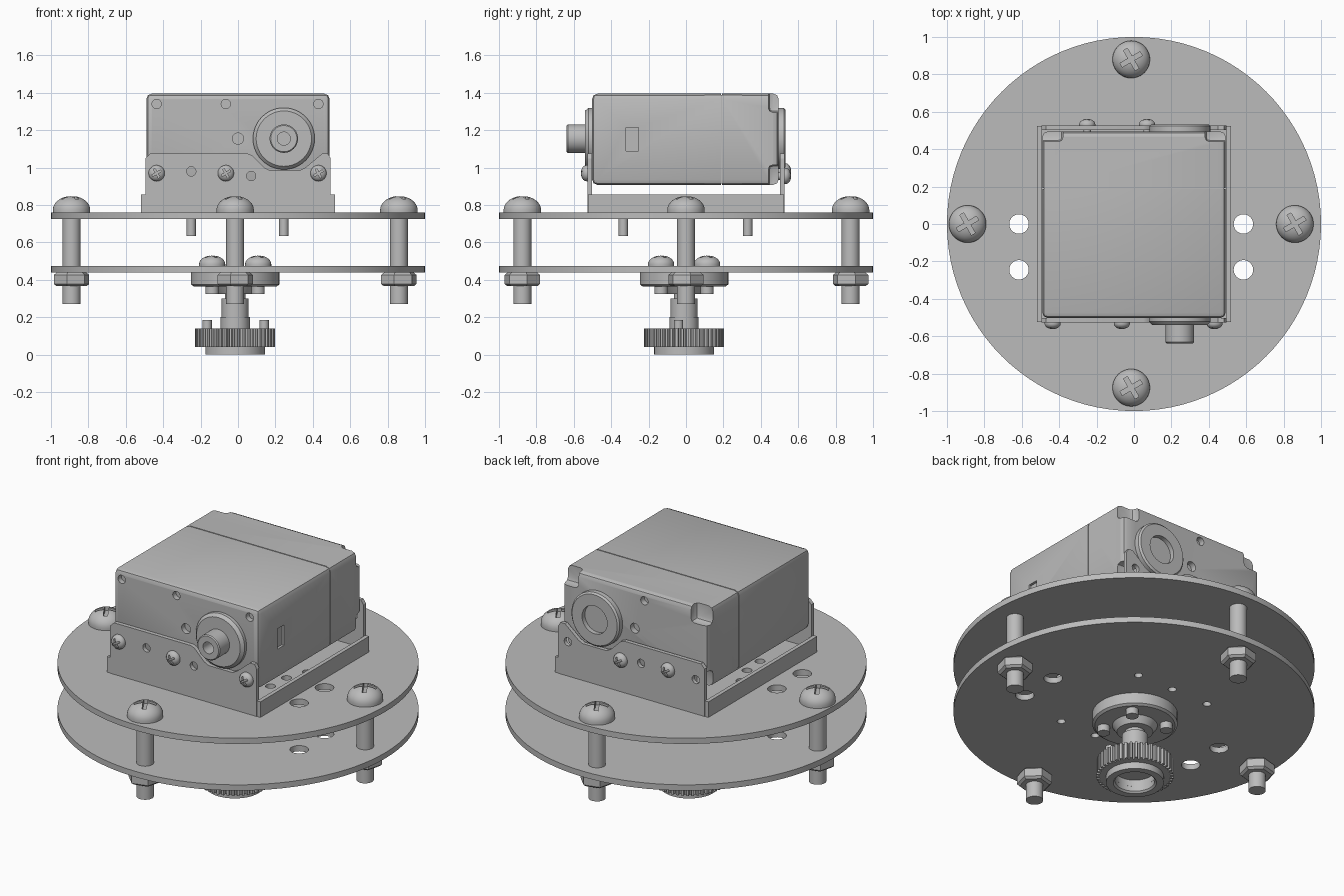
import bpy, bmesh
from math import pi, sin, cos, radians
from mathutils import Matrix, Vector

default = bpy.data.objects.get("Cube")
if default:
    bpy.data.objects.remove(default, do_unlink=True)

GREY = (0.5, 0.5, 0.5, 1)
mat = bpy.data.materials.new("plain grey")
mat.use_nodes = True
mat.diffuse_color = GREY
mat.node_tree.nodes["Principled BSDF"].inputs["Base Color"].default_value = GREY

FRONT, BACK = (pi / 2, 0, 0), (-pi / 2, 0, 0)


def finish(name, bm, loc=(0, 0, 0), rot=(0, 0, 0)):
    bmesh.ops.recalc_face_normals(bm, faces=bm.faces[:])
    me = bpy.data.meshes.new(name)
    bm.to_mesh(me)
    bm.free()
    me.materials.append(mat)
    ob = bpy.data.objects.new(name, me)
    ob.location, ob.rotation_euler = loc, rot
    bpy.context.collection.objects.link(ob)
    return ob


def lathe(name, profile, loc=(0, 0, 0), rot=(0, 0, 0), segs=48):
    """Revolve (radius, height) points around local z."""
    bm = bmesh.new()
    vs = [bm.verts.new((r, 0, z)) for r, z in profile]
    es = [bm.edges.new(p) for p in zip(vs, vs[1:])]
    bmesh.ops.spin(bm, geom=vs + es, axis=(0, 0, 1), cent=(0, 0, 0),
                   angle=2 * pi, steps=segs)
    bmesh.ops.remove_doubles(bm, verts=bm.verts[:], dist=1e-5)
    return finish(name, bm, loc, rot)


def cyl(name, r, h, loc, rot=(0, 0, 0), segs=32):
    return lathe(name, [(0, 0), (r, 0), (r, h), (0, h)], loc, rot, segs)


def prism(name, pts, h, loc=(0, 0, 0), rot=(0, 0, 0)):
    """Extrude a flat outline along local z."""
    bm = bmesh.new()
    face = bm.faces.new([bm.verts.new((x, y, 0)) for x, y in pts])
    ext = bmesh.ops.extrude_face_region(bm, geom=[face])["geom"]
    bmesh.ops.translate(bm, vec=(0, 0, h),
                        verts=[v for v in ext if isinstance(v, bmesh.types.BMVert)])
    return finish(name, bm, loc, rot)


def box(name, lo, hi, bevel=0, skip_y=None, segs=2):
    """Box between two corners; edges lying in the plane y = skip_y stay sharp."""
    lo, hi = Vector(lo), Vector(hi)
    bm = bmesh.new()
    bmesh.ops.create_cube(bm, size=1, matrix=Matrix.Translation((lo + hi) / 2)
                          @ Matrix.Diagonal((*(hi - lo), 1)))
    if bevel:
        es = [e for e in bm.edges if skip_y is None
              or any(abs(v.co.y - skip_y) > 1e-4 for v in e.verts)]
        bmesh.ops.bevel(bm, geom=es, offset=bevel, segments=segs, profile=0.5,
                        affect='EDGES')
    return finish(name, bm)


def cut(ob, cutters):
    bpy.context.view_layer.objects.active = ob
    for c in cutters:
        c.hide_render = True
        m = ob.modifiers.new("cut", 'BOOLEAN')
        m.object, m.operation, m.solver = c, 'DIFFERENCE', 'EXACT'
        bpy.ops.object.modifier_apply(modifier=m.name)
        bpy.data.objects.remove(c, do_unlink=True)


def copy(ob, name, loc, rot=(0, 0, 0)):
    ob2 = bpy.data.objects.new(name, ob.data)
    ob2.location, ob2.rotation_euler = loc, rot
    bpy.context.collection.objects.link(ob2)


def dome_screw(name, r, h, shaft_r, length, loc, rot=(0, 0, 0)):
    """Round head with a cross recess, shaft running down from the seat."""
    arc = [(r * cos(a), h * 0.15 + h * 0.85 * sin(a))
           for a in (radians(10 * i) for i in range(9))]
    ob = lathe(name, [(0, -length), (shaft_r, -length), (shaft_r, 0), (r, 0)]
               + arc + [(0, h)], loc, rot)
    bars = []
    for turn in (30, 120):
        t = radians(turn)
        bar = prism("cutter", [(x * r * cos(t) - y * r * sin(t), x * r * sin(t) + y * r * cos(t))
                               for x, y in ((-.62, -.12), (.62, -.12), (.62, .12), (-.62, .12))],
                    h)
        bar.matrix_world = Matrix.LocRotScale(Vector(loc), ob.rotation_euler, None) \
            @ Matrix.Translation((0, 0, h * 0.55))
        bars.append(bar)
    bpy.context.view_layer.update()
    cut(ob, bars)
    return ob


# Round plates with through holes
CX = -0.015
for name, z in (("lower_plate", 0.44), ("upper_plate", 0.725)):
    plate = cyl(name, 1, 0.035, (0, 0, z), segs=96)
    holes = [cyl("cutter", 0.052, 0.2, (x, y, z - 0.1))
             for x in (-0.615, 0.585) for y in (0, -0.245)]
    holes += [cyl("cutter", 0.023, 0.2, (x, y, z - 0.1), segs=20)
              for x in (-0.25, 0, 0.245) for y in (-0.335, 0.33)]
    cut(plate, holes)

# Standoff screws and nuts
spots = [(CX + 0.875, 0), (CX - 0.875, 0), (CX, 0.88), (CX, -0.875)]
screw = dome_screw("standoff_screw", 0.1, 0.088, 0.048, 0.49, (*spots[0], 0.76))
nut = lathe("standoff_nut", [(0, 0), (0.083, 0), (0.098, 0.012), (0.098, 0.06), (0.083, 0.072), (0, 0.072)],
            (*spots[0], 0.366), (0, 0, radians(15)), 6)
for x, y in spots[1:]:
    copy(screw, "standoff_screw", (x, y, 0.76))
    copy(nut, "standoff_nut", (x, y, 0.366), (0, 0, radians(15)))

# Bracket pins under the upper plate
for x in (-0.25, 0.245):
    for y in (-0.335, 0.33):
        cyl("bracket_pin", 0.025, 0.16, (x, y, 0.635))

# Hub under the lower plate
lathe("hub", [(0, 0.14), (0.078, 0.14), (0.078, 0.2), (0.072, 0.2), (0.072, 0.3), (0.055, 0.3),
              (0.055, 0.325), (0.1, 0.325), (0.125, 0.365), (0.222, 0.365), (0.236, 0.375),
              (0.236, 0.44), (0, 0.44)], (CX, -0.01, 0), segs=64)
hub_screw = None
for sx in (-1, 1):
    for sy in (-1, 1):
        loc = (CX + sx * 0.123, -0.01 + sy * 0.123, 0.475)
        if hub_screw:
            copy(hub_screw, "hub_screw", loc)
        else:
            hub_screw = dome_screw("hub_screw", 0.07, 0.055, 0.035, 0.15, loc)

# Gear with bored lower boss
teeth = 46
outline = []
for i in range(teeth):
    for step, r in ((0, 0.195), (0.3, 0.195), (0.42, 0.214), (0.85, 0.214)):
        a = 2 * pi * (i + step) / teeth
        outline.append((r * cos(a), r * sin(a)))
gear = prism("gear", outline, 0.1, (CX, -0.01, 0.04))
cut(gear, [cyl("cutter", 0.11, 0.06, (CX, -0.01, 0.02))])
lathe("gear_boss", [(0.11, 0.045), (0.11, 0.01), (0.12, 0), (0.16, 0), (0.16, 0.045), (0.11, 0.045)],
      (CX, -0.01, 0))
for x in (-0.165, 0.14):
    cyl("gear_pin", 0.025, 0.055, (x, -0.04, 0.13), segs=20)

# Bracket base and side lips
base = box("bracket_base", (-0.519, -0.525, 0.76), (0.519, 0.525, 0.785))
cut(base, [cyl("cutter", 0.028, 0.06, (s * x, y, 0.75), segs=20)
           for s in (-1, 1) for x, y in ((0.42, 0.07), (0.37, -0.06), (0.36, -0.2))])
for s in (-1, 1):
    xs = sorted((s * 0.495, s * 0.519))
    box("bracket_lip", (xs[0], -0.525, 0.76), (xs[1], 0.525, 0.855))

# Bracket flanges dipping around the output boss
flange = [(-0.495, 0.76), (0.495, 0.76), (0.495, 1.05), (0.48, 1.075), (0.45, 1.075),
          (0.36, 1.0), (0.33, 0.985), (0.17, 0.985), (0.14, 1.0), (0.075, 1.065),
          (0.05, 1.075), (-0.47, 1.075), (-0.495, 1.05)]
outer = [(-0.435, 0.97), (-0.065, 0.97), (0.43, 0.97)]
inner = [(-0.25, 0.98), (0.07, 0.955)]
small = None
for name, y, rot, holes, screws in (("front_flange", -0.503, FRONT, inner, outer),
                                    ("back_flange", 0.527, BACK, outer, inner)):
    ob = prism(name, flange, 0.024, (0, y, 0), FRONT)
    cut(ob, [cyl("cutter", 0.025, 0.1, (x, y + 0.04, z), FRONT, 20) for x, z in holes])
    seat = -0.527 if rot is FRONT else 0.527
    for x, z in screws:
        if small:
            copy(small, "flange_screw", (x, seat, z), rot)
        else:
            small = dome_screw("flange_screw", 0.043, 0.035, 0.02, 0.06, (x, seat, z), rot)

# Servo case in two halves around a seam
front = box("servo_front_case", (-0.49, -0.502, 0.908), (0.49, 0.187, 1.395), 0.028, 0.187)
back = box("servo_back_case", (-0.49, 0.193, 0.908), (0.49, 0.495, 1.395), 0.028, 0.193)
box("servo_core", (-0.482, 0.1, 0.916), (0.482, 0.3, 1.387))
holes = [(-0.435, 1.34, 0.025), (-0.065, 1.34, 0.025), (0.43, 1.34, 0.025), (0, 1.155, 0.03)]
cut(front, [cyl("cutter", r, 0.1, (x, -0.47, z), FRONT, 24) for x, z, r in holes]
    + [box("cutter", (0.475, -0.32, 1.09), (0.52, -0.255, 1.215))])
corners = []
for x in (-0.45, 0.45):
    for z in (0.95, 1.36):
        c = box("cutter", (x - 0.07, 0.44, z - 0.065), (x + 0.07, 0.56, z + 0.065), 0.025)
        corners.append(c)
cut(back, corners + [cyl("cutter", r, 0.1, (x, 0.46, z), BACK, 24)
                     for x, z, r in (holes[1], holes[3])])

# Output boss and shaft, rear boss
lathe("output_boss", [(0, -0.02), (0.165, -0.02), (0.165, 0.022), (0.148, 0.04), (0.076, 0.04),
                      (0.076, 0.132), (0.07, 0.138), (0.035, 0.138), (0.035, 0.06), (0, 0.06)],
      (0.245, -0.5, 1.155), FRONT)
lathe("rear_boss", [(0, -0.02), (0.163, -0.02), (0.163, 0.03), (0.153, 0.04), (0.085, 0.04),
                    (0.085, 0.012), (0, 0.012)], (0.245, 0.493, 1.155), BACK)

# Smooth round surfaces, keep edges sharp
bpy.ops.object.select_all(action='DESELECT')
for ob in bpy.context.collection.objects:
    if ob.type == 'MESH' and ob.data.materials[:1] == [mat]:
        ob.select_set(True)
        bpy.context.view_layer.objects.active = ob
bpy.ops.object.shade_smooth_by_angle(angle=radians(25))
